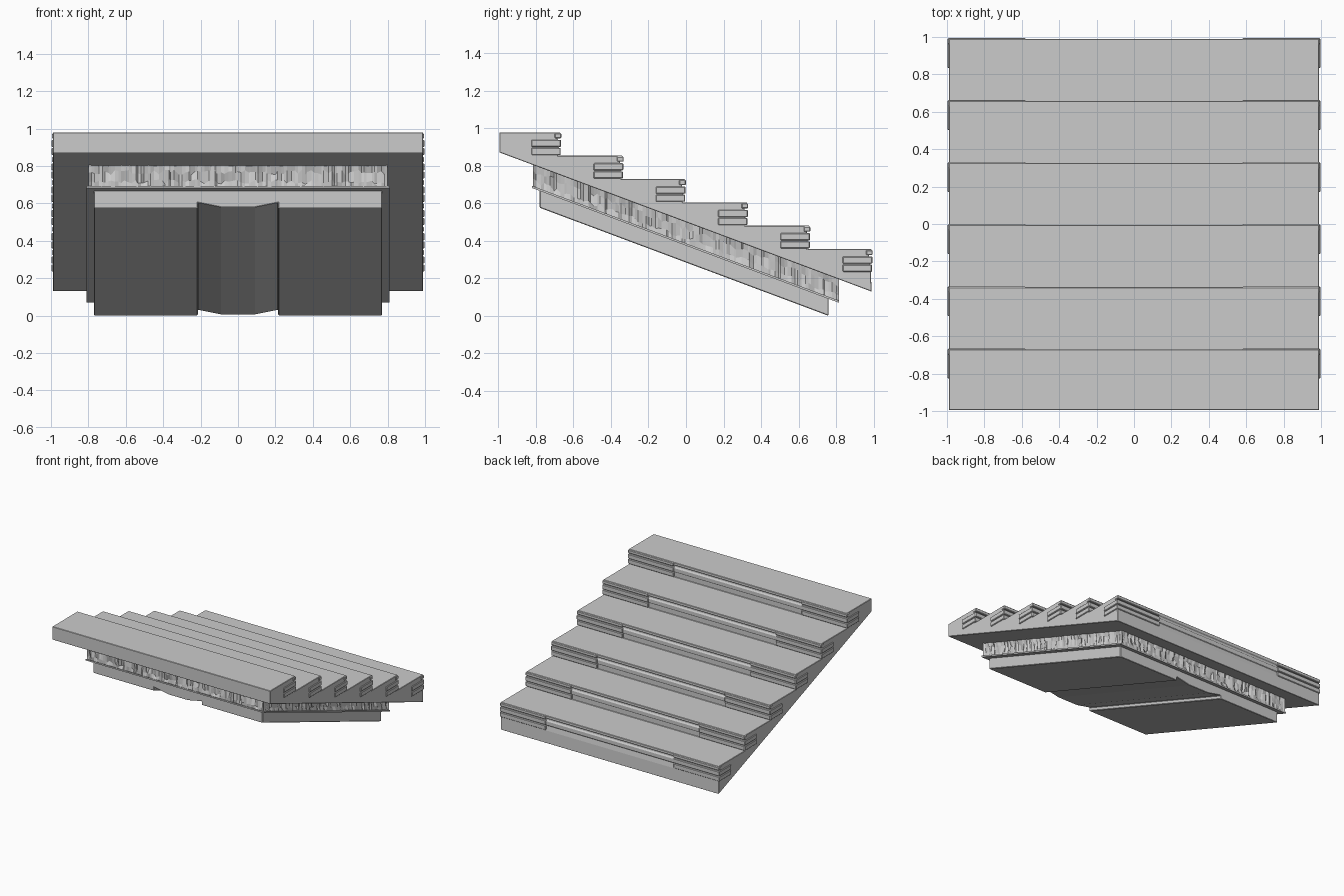
import bpy, bmesh, random
from mathutils import Vector

if "Cube" in bpy.data.objects:
    bpy.data.objects.remove(bpy.data.objects["Cube"])

random.seed(4)
STEPS, RUN, RISE = 6, 0.332, 0.1245
SLOPE = -0.374


def under(y):
    """Height of the sloping underside of the stair slab."""
    return 0.875 + SLOPE * (y + 1)


def finish(bm, name):
    bmesh.ops.recalc_face_normals(bm, faces=bm.faces)
    mesh = bpy.data.meshes.new(name)
    bm.to_mesh(mesh)
    bm.free()
    ob = bpy.data.objects.new(name, mesh)
    bpy.context.collection.objects.link(ob)
    return ob


def loft(name, rings):
    """Skin a list of equal-length closed rings and cap both ends."""
    bm = bmesh.new()
    rows = [[bm.verts.new(p) for p in ring] for ring in rings]
    n = len(rows[0])
    for a, b in zip(rows, rows[1:]):
        for i in range(n):
            j = (i + 1) % n
            bm.faces.new((a[i], a[j], b[j], b[i]))
    bm.faces.new(rows[0])
    bm.faces.new(rows[-1])
    return finish(bm, name)


def bevel(ob, width):
    m = ob.modifiers.new("edge_wear", 'BEVEL')
    m.width = width
    m.segments = 1
    m.limit_method = 'ANGLE'


def box(bm, x0, x1, y0, y1, z0, z1):
    vs = bmesh.ops.create_cube(bm, size=1)["verts"]
    for v in vs:
        v.co = Vector(((x0 + x1) / 2 + v.co.x * (x1 - x0),
                       (y0 + y1) / 2 + v.co.y * (y1 - y0),
                       (z0 + z1) / 2 + v.co.z * (z1 - z0)))


# Stair slab: stepped profile with grooved risers, extruded across x
riser = [(0, 0), (0, -.022), (-.014, -.028), (-.014, -.042), (-.004, -.046),
         (-.004, -.078), (-.012, -.082), (-.012, -RISE)]
profile = [(-0.995, under(-0.995)), (-0.995, 0.98)]
for i in range(STEPS):
    e, top = -0.67 + RUN * i, 0.98 - RISE * i
    if i < STEPS - 1:
        profile += [(e + y, top + z) for y, z in riser]
    else:
        profile += [(e + y, top + z) for y, z in riser[:-1]]
        profile += [(e - .004, top - RISE), (e, under(e))]
bevel(loft("stair_slab", [[(x, y, z) for y, z in profile] for x in (-0.99, 0.99)]), 0.003)

# Corner brackets: stacked slats wrapping both ends of every riser
bm = bmesh.new()
for i in range(STEPS):
    e, top = -0.67 + RUN * i, 0.98 - RISE * i
    for s in (-1, 1):
        for z0, z1, out in ((-.078, -.040, .004), (-.121, -.083, .002), (-.032, -.005, .005)):
            xs = sorted((s * 0.58, s * 0.994))
            box(bm, *xs, e - .03, e + out, top + z0, top + z1)
            if z0 < -.04:                      # side return of the slat
                xs = sorted((s * 0.95, s * 0.997))
                box(bm, *xs, e - 0.155, e + out - .001, top + z0, top + z1)
bevel(finish(bm, "riser_brackets"), 0.004)

# Rough stone core: perimeter of random chiselled ridges below the slab
X, Y = 0.80, 0.815
walls = [((-X, -Y), (X, -Y), (0, 1)), ((X, -Y), (X, Y), (-1, 0)),
         ((X, Y), (-X, Y), (0, -1)), ((-X, Y), (-X, -Y), (1, 0))]
SEG = 90
rows = [[] for _ in range(4)]
for a, b, n in walls:
    for k in range(SEG):
        t = (k + (random.uniform(-.3, .3) if k else 0)) / SEG
        px, py = a[0] + (b[0] - a[0]) * t, a[1] + (b[1] - a[1]) * t
        for r, (drop, depth) in enumerate(((-.004, .010), (.035, .022), (.085, .022), (.115, .012))):
            d = random.uniform(0, depth) if k else 0
            x, y = px + n[0] * d, py + n[1] * d
            jitter = random.uniform(-.012, .012) if r in (1, 2) else 0
            rows[r].append((x, y, under(y) - drop + jitter))
loft("rough_core", rows)

# Thin ledge closing the core underneath
loft("core_ledge", [[(x, y, under(y) - d) for x, y in
                     ((-.81, -.82), (.81, -.82), (.81, .815), (-.81, .815))]
                    for d in (0.113, 0.125)])

# Bottom plate: sloped, with two grooves either side of a central spine
section = [(-.77, .215), (-.215, .215), (-.215, .185), (-.09, .21), (.09, .21),
           (.215, .185), (.215, .215), (.77, .215), (.77, .12), (-.77, .12)]
bevel(loft("bottom_plate", [[(x, y, under(y) - d) for x, d in section]
                            for y in (-0.78, 0.76)]), 0.004)

# Rest exactly on the ground
low = min(v.co.z for o in bpy.data.objects for v in o.data.vertices)
for o in bpy.data.objects:
    o.location.z -= low
